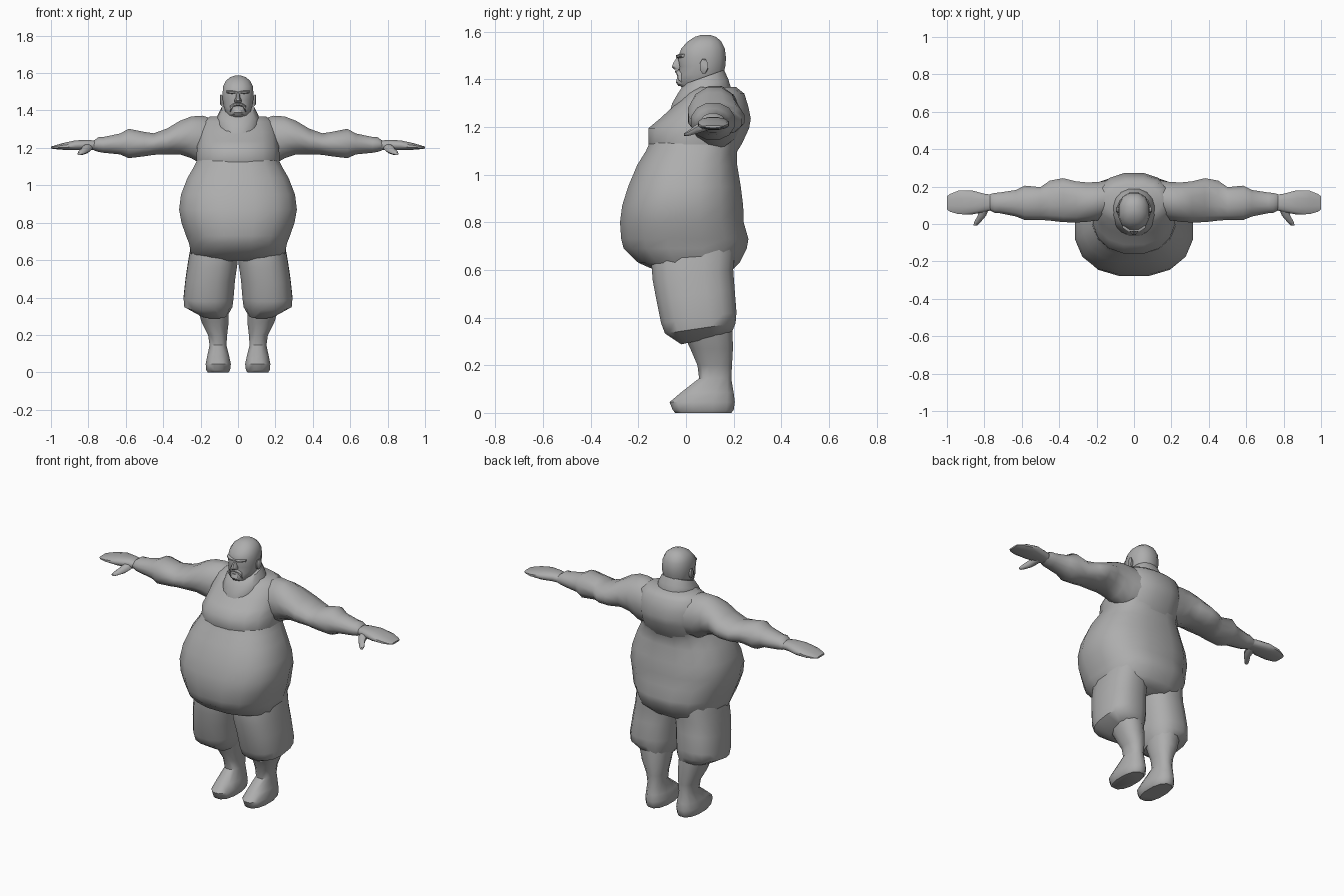
import bpy, bmesh, math

skin = bpy.data.materials.new("plain grey")
skin.diffuse_color = (0.42, 0.42, 0.42, 1)


def finish(bm, name, mirror, angle):
    bmesh.ops.recalc_face_normals(bm, faces=bm.faces)
    me = bpy.data.meshes.new(name)
    bm.to_mesh(me)
    bm.free()
    me.materials.append(skin)
    ob = bpy.data.objects.new(name, me)
    bpy.context.collection.objects.link(ob)
    bpy.ops.object.select_all(action='DESELECT')
    ob.select_set(True)
    bpy.context.view_layer.objects.active = ob
    bpy.ops.object.shade_smooth_by_angle(angle=math.radians(angle))
    if mirror:
        ob.modifiers.new("mirror", 'MIRROR').use_mirror_merge = False
    return ob


def loft(name, axis, rings, power=2.0, sides=16, tilt=0.0, mirror=False, angle=50):
    """Rings are (position, a_min, a_max, b_min, b_max) of rounded sections.
    Axis z: a=x b=y; axis x: a=y b=z; axis y: a=x b=z. Tilt lifts rings along b."""
    bm = bmesh.new()
    loops = []
    for p, a0, a1, b0, b1 in rings:
        loop = []
        for i in range(sides):
            t = 2 * math.pi * (i + 0.5) / sides
            c, s = math.cos(t), math.sin(t)
            # stretch so that the outermost points touch the given limits
            k = math.cos(math.pi / sides) ** (2 / power)
            ca = math.copysign(abs(c) ** (2 / power), c) / k
            sb = math.copysign(abs(s) ** (2 / power), s) / k
            a = (a0 + a1) / 2 + (a1 - a0) / 2 * ca
            b = (b0 + b1) / 2 + (b1 - b0) / 2 * sb
            q = p + tilt * sb
            loop.append(bm.verts.new({'z': (a, b, q), 'x': (q, a, b), 'y': (a, q, b)}[axis]))
        loops.append(loop)
    for lo, hi in zip(loops, loops[1:]):
        for i in range(sides):
            j = (i + 1) % sides
            bm.faces.new((lo[i], lo[j], hi[j], hi[i]))
    bm.faces.new(loops[0])
    bm.faces.new(loops[-1])
    return finish(bm, name, mirror, angle)


def wide(rows):
    """Symmetric sections: (z, half_width, y_front, y_back)."""
    return [(z, -w, w, f, b) for z, w, f, b in rows]


# Belly, hips and lower back
loft("belly", 'z', wide([
    (0.595, 0.21, -0.12, 0.19), (0.63, 0.25, -0.20, 0.225), (0.69, 0.262, -0.262, 0.255),
    (0.73, 0.278, -0.272, 0.262), (0.80, 0.302, -0.277, 0.242), (0.87, 0.315, -0.268, 0.24),
    (0.95, 0.305, -0.243, 0.23), (1.04, 0.27, -0.205, 0.215), (1.10, 0.235, -0.168, 0.215),
    (1.14, 0.215, -0.15, 0.235)]), power=2.5)

# Chest and upper back
loft("chest", 'z', wide([
    (1.09, 0.215, -0.145, 0.21), (1.13, 0.222, -0.158, 0.235), (1.195, 0.22, -0.158, 0.265),
    (1.235, 0.215, -0.11, 0.272), (1.285, 0.21, -0.055, 0.262), (1.34, 0.19, 0.0, 0.245),
    (1.368, 0.15, 0.04, 0.21)]), power=2.3)

# Thick neck with its raised collar edge
loft("neck", 'z', wide([
    (1.305, 0.105, -0.065, 0.19), (1.33, 0.118, -0.058, 0.19), (1.37, 0.108, -0.035, 0.178),
    (1.41, 0.088, -0.008, 0.16)]), tilt=0.03, power=2.2)

# Bald head
loft("head", 'z', wide([
    (1.36, 0.05, -0.01, 0.14), (1.38, 0.062, -0.034, 0.15), (1.42, 0.076, -0.031, 0.157),
    (1.455, 0.082, -0.026, 0.165), (1.49, 0.083, -0.034, 0.168), (1.53, 0.079, -0.02, 0.163),
    (1.56, 0.064, 0.008, 0.148), (1.579, 0.04, 0.038, 0.125), (1.587, 0.014, 0.065, 0.1)]),
    power=2.3, sides=12, angle=35)

# Face: nose, brow, moustache, chin beard, ears
loft("nose", 'z', wide([(1.442, 0.017, -0.05, 0.0), (1.452, 0.02, -0.06, 0.0),
     (1.47, 0.012, -0.053, 0.0), (1.497, 0.009, -0.036, 0.0)]), sides=8)
loft("brow", 'x', [(0.0, -0.038, 0.0, 1.487, 1.501), (0.03, -0.043, 0.0, 1.488, 1.506),
     (0.062, -0.02, 0.02, 1.492, 1.507)], sides=8, mirror=True)
loft("moustache", 'x', [(0.0, -0.046, 0.0, 1.425, 1.441), (0.025, -0.041, 0.0, 1.42, 1.438),
     (0.042, -0.033, 0.01, 1.39, 1.425)], sides=8, mirror=True)
loft("chin_beard", 'z', wide([(1.372, 0.026, -0.032, 0.02), (1.388, 0.034, -0.043, 0.02),
     (1.41, 0.026, -0.036, 0.02)]), sides=8)
loft("ear", 'x', [(0.07, 0.06, 0.08, 1.43, 1.47), (0.09, 0.058, 0.092, 1.425, 1.485),
     (0.097, 0.066, 0.092, 1.435, 1.482)], sides=8, mirror=True)

# Arms from the shoulder through the sleeve cuff to the wrist
loft("arm", 'x', [
    (0.10, 0.04, 0.24, 1.12, 1.345), (0.19, 0.02, 0.225, 1.11, 1.372),
    (0.25, 0.012, 0.222, 1.145, 1.368), (0.31, 0.008, 0.228, 1.165, 1.345),
    (0.38, 0.01, 0.245, 1.165, 1.303), (0.45, 0.018, 0.232, 1.163, 1.278),
    (0.50, 0.022, 0.197, 1.155, 1.285), (0.585, 0.022, 0.205, 1.145, 1.302),
    (0.63, 0.04, 0.182, 1.165, 1.277), (0.72, 0.058, 0.168, 1.174, 1.258),
    (0.745, 0.06, 0.166, 1.178, 1.258), (0.77, 0.072, 0.16, 1.187, 1.24)],
    sides=12, mirror=True)

# Mitten-like hands and thumbs
loft("hand", 'x', [
    (0.755, 0.075, 0.155, 1.188, 1.237), (0.80, 0.065, 0.162, 1.19, 1.243),
    (0.87, 0.05, 0.18, 1.188, 1.24), (0.94, 0.053, 0.178, 1.19, 1.225),
    (0.985, 0.066, 0.16, 1.194, 1.211), (1.0, 0.078, 0.148, 1.197, 1.207)],
    power=2.4, sides=12, mirror=True)
loft("thumb", 'y', [
    (0.10, 0.77, 0.825, 1.19, 1.23), (0.045, 0.79, 0.835, 1.172, 1.212),
    (0.01, 0.82, 0.855, 1.163, 1.185), (-0.008, 0.838, 0.858, 1.162, 1.174)],
    sides=8, mirror=True)

# Baggy shorts tapering in at the hem
loft("shorts_leg", 'z', [
    (0.31, 0.055, 0.20, -0.02, 0.19), (0.355, 0.03, 0.287, -0.088, 0.208),
    (0.40, 0.024, 0.291, -0.105, 0.212), (0.50, 0.016, 0.28, -0.125, 0.204),
    (0.58, 0.004, 0.268, -0.14, 0.198), (0.65, 0.0, 0.256, -0.145, 0.205),
    (0.72, 0.0, 0.24, -0.14, 0.2)], power=2.5, tilt=0.022, mirror=True)

# Calves and rounded shoes
loft("calf_and_foot", 'z', [
    (0.0, 0.05, 0.162, -0.045, 0.19), (0.012, 0.042, 0.17, -0.056, 0.2),
    (0.045, 0.038, 0.173, -0.069, 0.205), (0.085, 0.047, 0.165, -0.022, 0.2),
    (0.145, 0.062, 0.152, 0.055, 0.19), (0.20, 0.058, 0.16, 0.048, 0.193),
    (0.27, 0.05, 0.195, 0.018, 0.197), (0.35, 0.05, 0.22, -0.02, 0.195)],
    power=2.3, sides=12, mirror=True)
